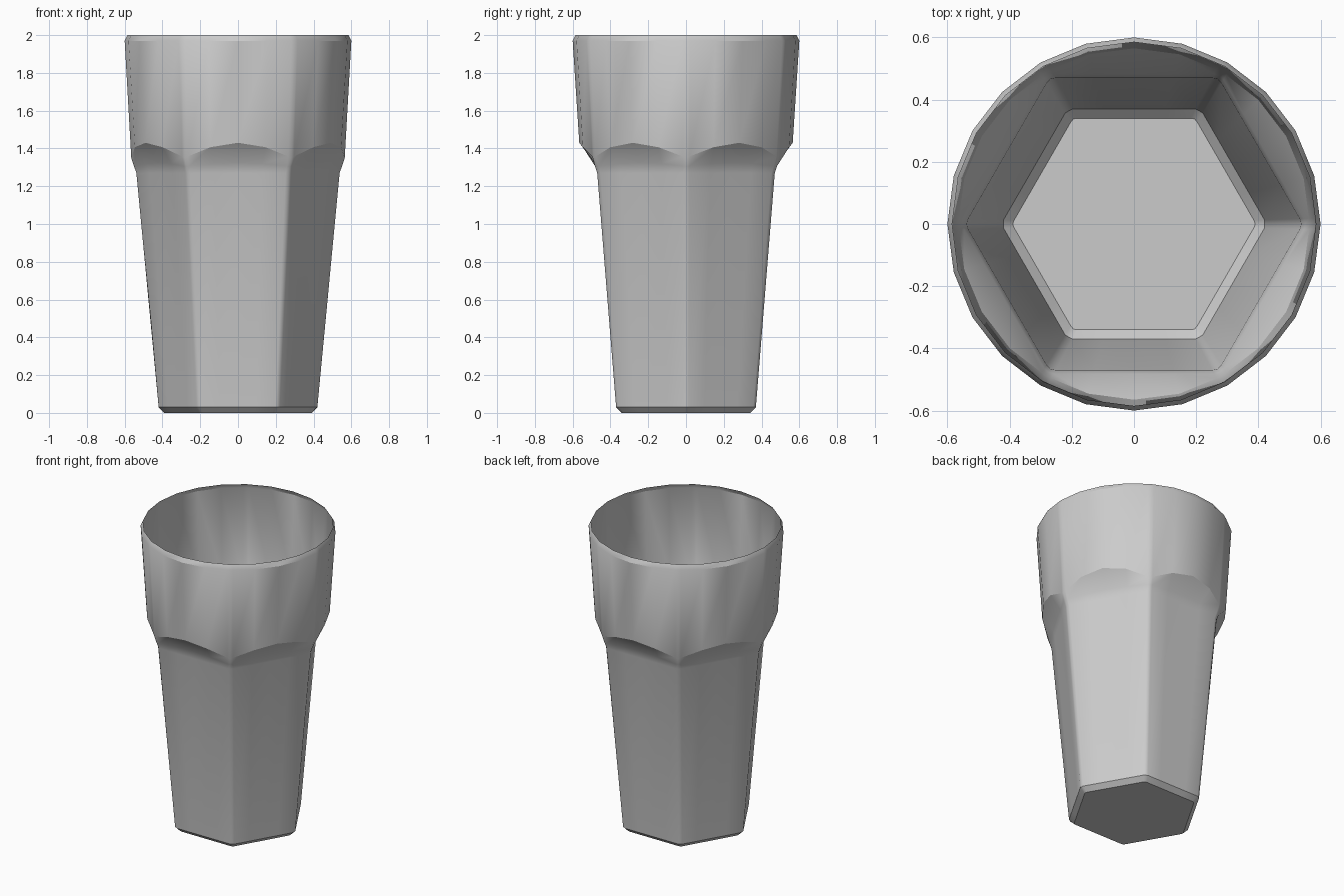
import bpy, bmesh, math

if "Cube" in bpy.data.objects:
    bpy.data.objects.remove(bpy.data.objects["Cube"])

# Angles around the wall: every 15 degrees, plus two close to each hexagon corner
angles = []
for side in range(6):
    angles += [side * 60 + d for d in (-1.8, 0, 1.8, 15, 30, 45)]


def hex_radius(a, apothem, cap):
    # Hexagon with corners on +x/-x, corners slightly cut off
    return min(apothem / math.cos(math.radians(a % 60 - 30)), cap)


def round_radius(a, r):
    # 24-sided ring with a vertex on +x
    return r * math.cos(math.radians(7.5)) / math.cos(math.radians(a % 15 - 7.5))


def scallop(a, low, high):
    # Arch over each flat side, lowest at the hexagon corners
    return low + (high - low) * math.sin(math.radians((a % 60) * 3))


# Rings from the base to the rim: (radius, height) by angle
rings = [
    lambda a: (hex_radius(a, 0.34, 0.39), 0.0),
    lambda a: (hex_radius(a, 0.37, 0.42), 0.03),
    lambda a: (hex_radius(a, 0.47, 0.538), 1.27),
    lambda a: (hex_radius(a, 0.482, 0.55), scallop(a, 1.305, 1.325)),
    lambda a: (round_radius(a, 0.565), scallop(a, 1.35, 1.43)),
    lambda a: (round_radius(a, 0.60), 1.97),
    lambda a: (round_radius(a, 0.585), 2.0),
]

bm = bmesh.new()
loops = []
for ring in rings:
    loop = []
    for a in angles:
        r, z = ring(a)
        t = math.radians(a)
        loop.append(bm.verts.new((r * math.cos(t), r * math.sin(t), z)))
    loops.append(loop)

# Wall and floor of the open glass
n = len(angles)
for lo, hi in zip(loops, loops[1:]):
    for i in range(n):
        j = (i + 1) % n
        bm.faces.new((lo[i], lo[j], hi[j], hi[i]))
bm.faces.new(loops[0][::-1])

mesh = bpy.data.meshes.new("drinking_glass")
bm.to_mesh(mesh)
bm.free()
glass = bpy.data.objects.new("drinking_glass", mesh)
bpy.context.collection.objects.link(glass)
bpy.context.view_layer.objects.active = glass
glass.select_set(True)
bpy.ops.object.shade_smooth_by_angle(angle=math.radians(29.8))
